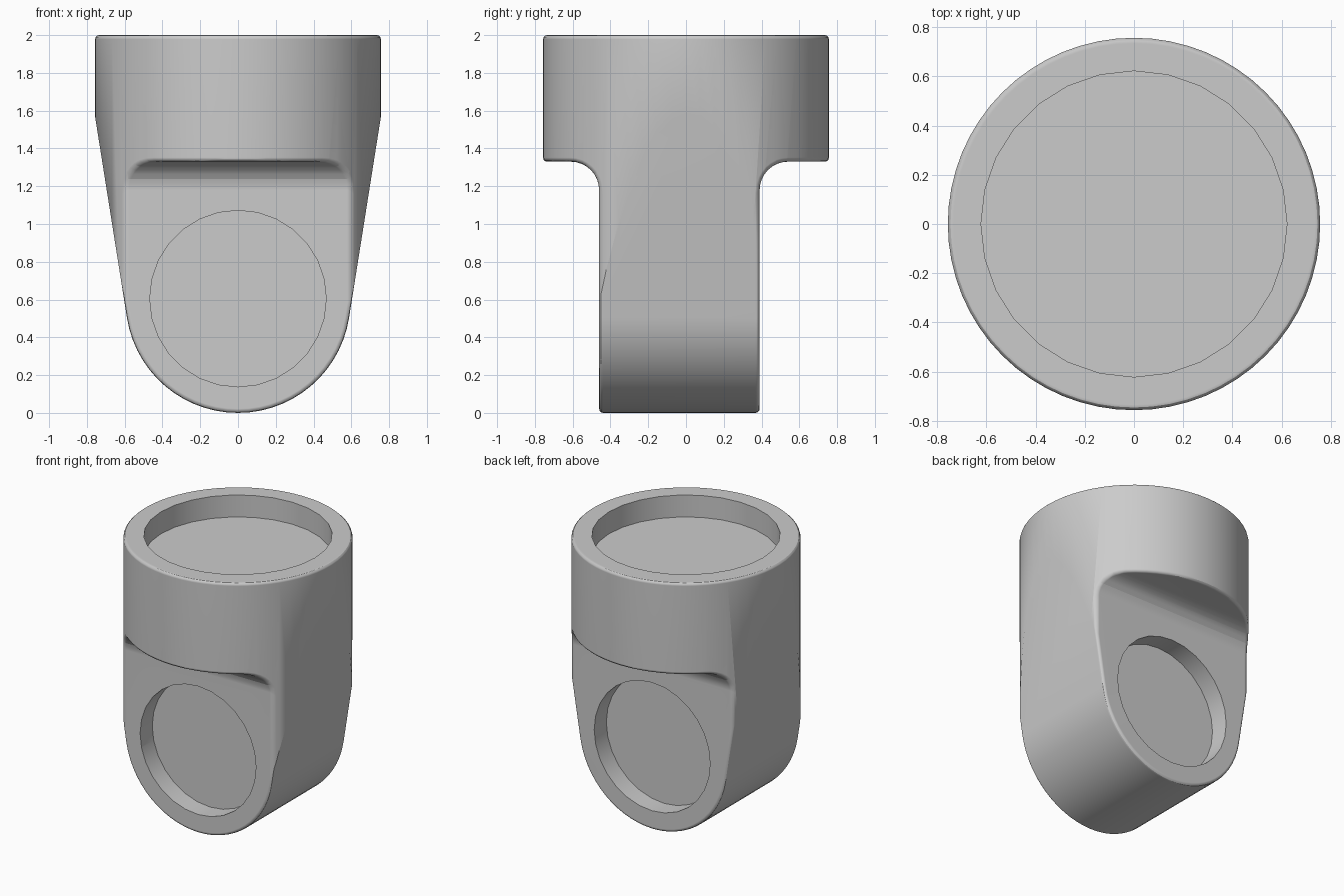
import bpy
import math

cube = bpy.data.objects.get("Cube")
if cube:
    bpy.data.objects.remove(cube, do_unlink=True)

R = 0.757          # collar radius
TIP = 0.595        # radius of the rounded lower end
FRONT, BACK = -0.46, 0.39
STEP = 1.33        # underside of the collar
FILLET = 0.15
DEPTH = 0.14       # depth of the side sockets

grey = bpy.data.materials.new("plain grey")
grey.use_nodes = True
grey.diffuse_color = (0.6, 0.6, 0.6, 1)
grey.node_tree.nodes["Principled BSDF"].inputs["Base Color"].default_value = (0.6, 0.6, 0.6, 1)


def arc(cx, cz, r, start, end, steps):
    angles = [math.radians(start + (end - start) * i / steps) for i in range(steps + 1)]
    return [(cx + r * math.cos(a), cz + r * math.sin(a)) for a in angles]


def prism(name, outline, place):
    """Extrude a 2D outline between -1 and 1; place maps (u, v, depth) to xyz."""
    n = len(outline)
    verts = [place(u, v, d) for d in (-1, 1) for u, v in outline]
    faces = [list(range(n)), list(range(n, 2 * n))]
    faces += [[i, (i + 1) % n, n + (i + 1) % n, n + i] for i in range(n)]
    mesh = bpy.data.meshes.new(name)
    mesh.from_pydata(verts, [], faces)
    obj = bpy.data.objects.new(name, mesh)
    bpy.context.collection.objects.link(obj)
    activate(obj)
    bpy.ops.object.mode_set(mode='EDIT')
    bpy.ops.mesh.select_all(action='SELECT')
    bpy.ops.mesh.normals_make_consistent(inside=False)
    bpy.ops.object.mode_set(mode='OBJECT')
    return obj


def cylinder(name, radius, length, sides, location, tilt=0):
    bpy.ops.mesh.primitive_cylinder_add(vertices=sides, radius=radius, depth=length,
                                        location=location, rotation=(tilt, 0, 0))
    obj = bpy.context.object
    obj.name = name
    return obj


def activate(obj):
    bpy.ops.object.select_all(action='DESELECT')
    obj.select_set(True)
    bpy.context.view_layer.objects.active = obj


def apply_modifier(obj, kind, **settings):
    mod = obj.modifiers.new(kind.title(), kind)
    for key, value in settings.items():
        setattr(mod, key, value)
    activate(obj)
    bpy.ops.object.modifier_apply(modifier=mod.name)


def combine(obj, tool, operation):
    tool.hide_render = True
    apply_modifier(obj, 'BOOLEAN', object=tool, operation=operation, solver='EXACT')
    bpy.data.objects.remove(tool, do_unlink=True)


# Round body
body = cylinder("connector_body", R, 2.1, 64, (0, 0, 0.95))

# Front outline: rounded lower end with flared sides
lean = math.radians(9)
outline = arc(0, TIP, TIP, 180 + 9, 360 - 9, 28)
side_x = TIP * math.cos(lean) + (2.2 - TIP + TIP * math.sin(lean)) * math.tan(lean)
outline += [(side_x, 2.2), (-side_x, 2.2)]
combine(body, prism("front_outline", outline, lambda u, v, d: (u, d, v)), 'INTERSECT')

# Side outline: flat tongue with filleted shoulders under the collar
tee = [(FRONT, -0.2), (BACK, -0.2)]
tee += arc(BACK + FILLET, STEP - FILLET, FILLET, 180, 90, 8)
tee += [(1, STEP), (1, 2.3), (-1, 2.3), (-1, STEP)]
tee += arc(FRONT - FILLET, STEP - FILLET, FILLET, 90, 0, 8)
combine(body, prism("side_outline", tee, lambda u, v, d: (d, u, v)), 'INTERSECT')

# Softened outer edges
apply_modifier(body, 'WELD', merge_threshold=0.002)
apply_modifier(body, 'BEVEL', width=0.022, segments=3, limit_method='ANGLE',
               angle_limit=math.radians(42), use_clamp_overlap=False)

# Round sockets in the top, front and back
combine(body, cylinder("top_socket", 0.622, 0.32, 28, (0, 0, 2)), 'DIFFERENCE')
for y in (FRONT, BACK):
    socket = cylinder("side_socket", 0.467, 2 * DEPTH, 28, (0, y, 0.605), math.pi / 2)
    combine(body, socket, 'DIFFERENCE')

# Shading and colour
body.data.materials.clear()
body.data.materials.append(grey)
for poly in body.data.polygons:
    poly.material_index = 0
activate(body)
bpy.ops.object.shade_smooth_by_angle(angle=math.radians(30))
apply_modifier(body, 'WEIGHTED_NORMAL', keep_sharp=True)
